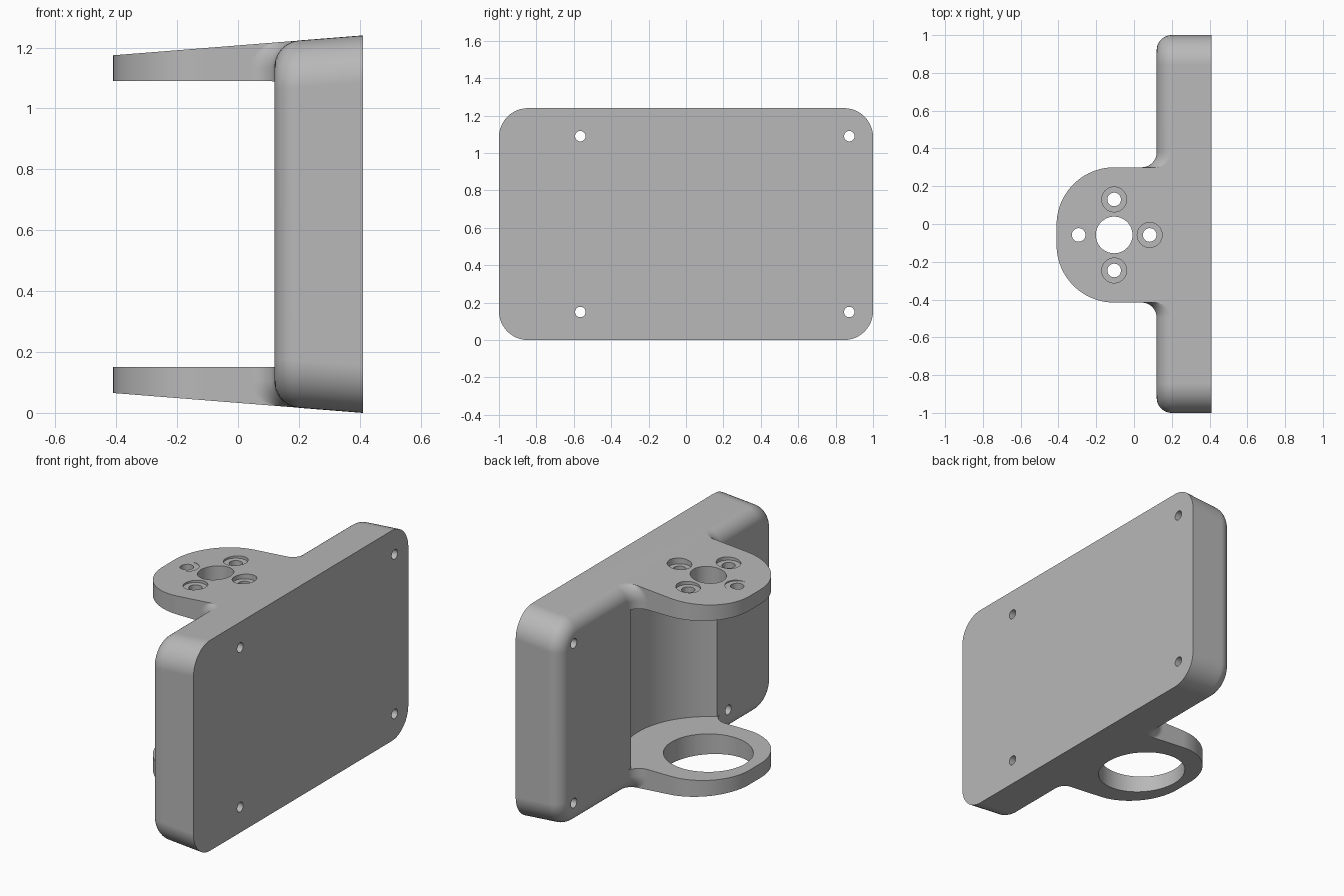
import bpy, bmesh, math
from mathutils import Matrix, Vector

if "Cube" in bpy.data.objects:
    bpy.data.objects.remove(bpy.data.objects["Cube"], do_unlink=True)

MID_Z = 0.62            # mirror height of the bracket
BACK, FRONT = 0.41, 0.12  # plate faces in x
ROUND = 0.08            # edge round and arm fillet radius
AX, AY = -0.105, -0.058   # axis shared by the arms and the pocket
INNER = 0.47            # half gap between the arms

grey = bpy.data.materials.new("light_grey")
grey.use_nodes = True
grey.diffuse_color = (0.48, 0.48, 0.48, 1)
grey.node_tree.nodes["Principled BSDF"].inputs["Base Color"].default_value = (0.48, 0.48, 0.48, 1)


def slope(x):
    """Half height of the tapered body at x."""
    return MID_Z - 0.079 * (BACK - x)


def arc(cx, cy, r, a0, a1, n=12):
    return [(cx + r * math.cos(math.radians(a0 + (a1 - a0) * i / n)),
             cy + r * math.sin(math.radians(a0 + (a1 - a0) * i / n))) for i in range(n + 1)]


def loft(name, rings):
    """Closed solid through rings with equal point counts."""
    bm = bmesh.new()
    loops = [[bm.verts.new(p) for p in ring] for ring in rings]
    for a, b in zip(loops, loops[1:]):
        for i in range(len(a)):
            j = (i + 1) % len(a)
            bm.faces.new((a[i], a[j], b[j], b[i]))
    bm.faces.new(loops[0])
    bm.faces.new(loops[-1])
    bmesh.ops.recalc_face_normals(bm, faces=bm.faces)
    return finish(name, bm)


def finish(name, bm):
    mesh = bpy.data.meshes.new(name)
    bm.to_mesh(mesh)
    bm.free()
    mesh.materials.append(grey)
    obj = bpy.data.objects.new(name, mesh)
    bpy.context.collection.objects.link(obj)
    return obj


def cylinder(name, centre, r, depth, along_x=False, sides=48):
    bm = bmesh.new()
    turn = Matrix.Rotation(math.pi / 2, 4, "Y") if along_x else Matrix()
    bmesh.ops.create_cone(bm, cap_ends=True, segments=sides, radius1=r, radius2=r, depth=depth,
                          matrix=Matrix.Translation(Vector(centre)) @ turn)
    return finish(name, bm)


def combine(target, tool, operation):
    tool.hide_render = True
    mod = target.modifiers.new("combine", "BOOLEAN")
    mod.operation, mod.solver, mod.object = operation, "EXACT", tool
    bpy.context.view_layer.objects.active = target
    bpy.ops.object.modifier_apply(modifier=mod.name)
    bpy.data.objects.remove(tool, do_unlink=True)


# Rounded edge as (distance in from the plate face, inset) pairs
edge = [(ROUND * (1 - math.cos(t)), ROUND * (1 - math.sin(t)))
        for t in [math.pi / 2 * i / 10 for i in range(11)]]


def plate_ring(x, inset):
    hy, hz, r = 1 - inset, slope(x) - inset, 0.155 - inset
    pts = []
    for k, (sy, sz) in enumerate([(1, 1), (-1, 1), (-1, -1), (1, -1)]):
        pts += arc(sy * (hy - r), sz * (hz - r), r, 90 * k, 90 * k + 90)
    return [(x, y, z) for y, z in pts]


bracket = loft("mounting_bracket",
               [plate_ring(FRONT + dx, d) for dx, d in edge] + [plate_ring(BACK, 0)])


# Arms: rounded tab whose fillets follow the rounded plate edge
def arm_outline(xf):
    half, nose = 0.358, 0.305
    side = [(0.3, half + ROUND), (xf + 0.002, half + ROUND)]
    side += arc(xf - ROUND, half + ROUND, ROUND, 0, -90, 10)
    side += arc(AX, half - nose, nose, 90, 180, 24)
    return [(x, y + AY) for x, y in side] + [(x, AY - y) for x, y in reversed(side)]


def arm(name, sign):
    rings = [[(x, y, sign * (INNER - 0.001)) for x, y in arm_outline(FRONT)]]
    for dx, d in edge:
        rings.append([(x, y, sign * (slope(x) - max(d, 0.0005)))
                      for x, y in arm_outline(FRONT + dx)])
    return loft(name, rings)


for name, sign in (("upper_arm", 1), ("lower_arm", -1)):
    combine(bracket, arm(name, sign), "UNION")

# Round pocket in the plate between the arms
combine(bracket, cylinder("pocket", (AX, AY, 0), 0.459, 2 * INNER, sides=128), "DIFFERENCE")

# Large openings in the arms
combine(bracket, cylinder("lower_opening", (AX, AY, -0.55), 0.24, 0.3, sides=96), "DIFFERENCE")
combine(bracket, cylinder("upper_opening", (AX, AY, 0.55), 0.097, 0.3, sides=64), "DIFFERENCE")

# Four screw holes with flat-bottomed recesses in the upper arm
for k in range(4):
    x = AX + 0.188 * math.cos(k * math.pi / 2)
    y = AY + 0.188 * math.sin(k * math.pi / 2)
    combine(bracket, cylinder("screw_recess", (x, y, 0.663), 0.066, 0.2), "DIFFERENCE")
    combine(bracket, cylinder("screw_hole", (x, y, 0.55), 0.036, 0.3), "DIFFERENCE")

# Mounting holes through the plate
for y in (-0.565, 0.873):
    for z in (-0.47, 0.47):
        combine(bracket, cylinder("mounting_hole", (0.27, y, z), 0.028, 0.6, True, 32), "DIFFERENCE")

# Stand on the ground and shade
bracket.data.transform(Matrix.Translation((0, 0, MID_Z)))
bpy.ops.object.select_all(action="DESELECT")
bracket.select_set(True)
bpy.context.view_layer.objects.active = bracket
bpy.ops.object.shade_smooth_by_angle(angle=math.radians(25))
weighted = bracket.modifiers.new("weighted_normals", "WEIGHTED_NORMAL")
weighted.keep_sharp = True
